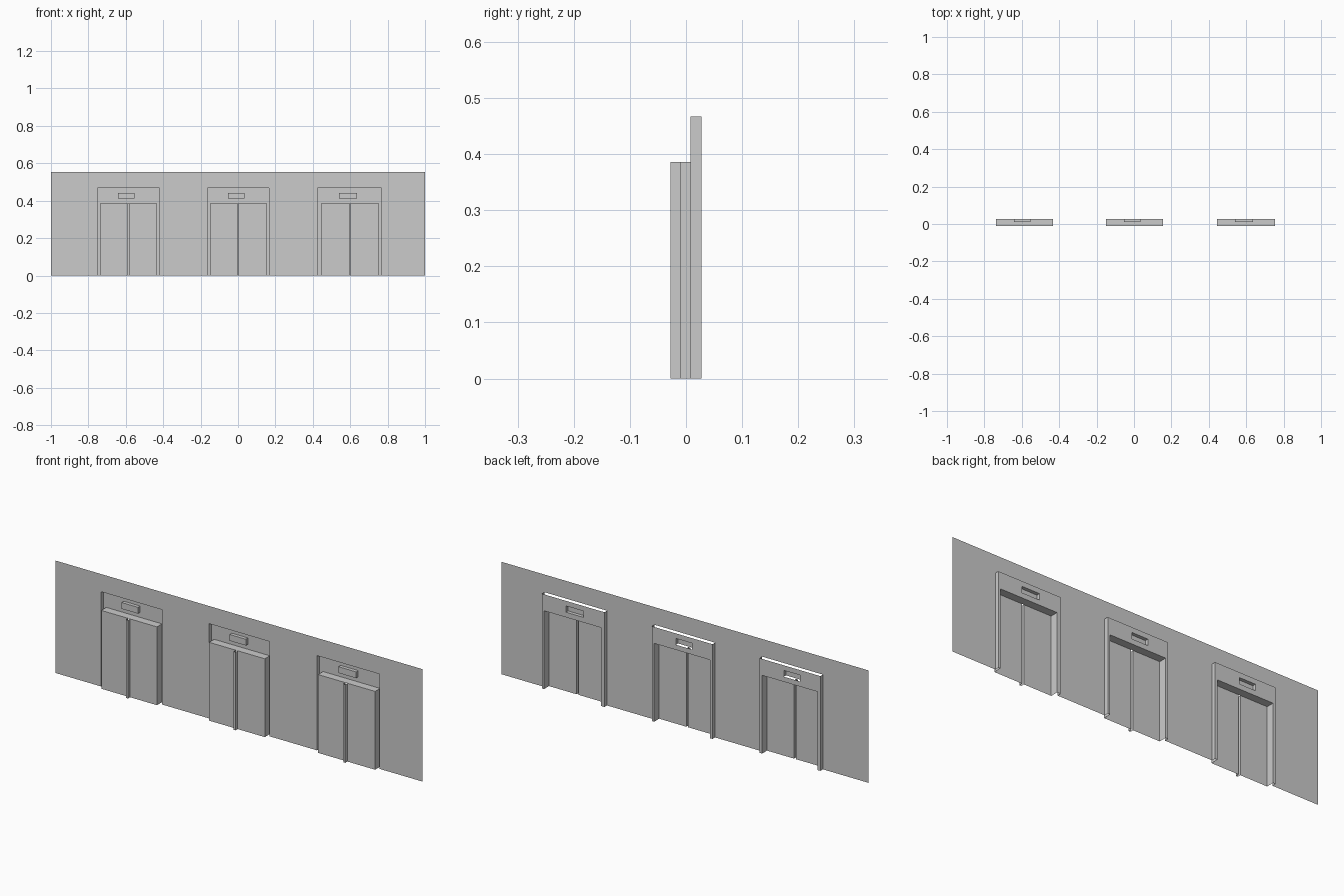
import bpy, bmesh
from mathutils import Vector

if "Cube" in bpy.data.objects:
    bpy.data.objects.remove(bpy.data.objects["Cube"])

WALL_Y, PANEL_Y, DOOR_Y, RIB_Y, SIGN_Y = 0.008, 0.028, -0.011, -0.028, 0.011
WALL_TOP, BAY_TOP, DOOR_TOP = 0.554, 0.467, 0.386
SIGN_Z0, SIGN_Z1 = 0.411, 0.442
RIB = 0.005


def face(bm, pts, normal):
    f = bm.faces.new([bm.verts.new(p) for p in pts])
    f.normal_update()
    if f.normal.dot(Vector(normal)) < 0:
        f.normal_flip()


def front(bm, x0, x1, z0, z1, y):
    face(bm, [(x0, y, z0), (x1, y, z0), (x1, y, z1), (x0, y, z1)], (0, -1, 0))


def side(bm, x, y0, y1, z0, z1, nx):
    face(bm, [(x, y0, z0), (x, y1, z0), (x, y1, z1), (x, y0, z1)], (nx, 0, 0))


def level(bm, x0, x1, y0, y1, z, nz):
    face(bm, [(x0, y0, z), (x1, y0, z), (x1, y1, z), (x0, y1, z)], (0, 0, nz))


def finish(bm, name):
    bmesh.ops.remove_doubles(bm, verts=bm.verts, dist=1e-5)
    me = bpy.data.meshes.new(name)
    bm.to_mesh(me)
    bm.free()
    bpy.context.collection.objects.link(bpy.data.objects.new(name, me))


# each bay: recess x range, door x range, seam x, sign x range, sign has underside
bays = [
    ((-0.752, -0.421), (-0.738, -0.434), -0.586, (-0.642, -0.553), False),
    ((-0.164, 0.167), (-0.150, 0.154), 0.001, (-0.053, 0.035), False),
    ((0.425, 0.766), (0.444, 0.755), 0.599, (0.540, 0.636), True),
]

# thin wall sheet with an opening at each bay
wall = bmesh.new()
x = -1.0
for (a, b), *_ in bays:
    front(wall, x, a, 0, BAY_TOP, WALL_Y)
    front(wall, x, a, BAY_TOP, WALL_TOP, WALL_Y)
    front(wall, a, b, BAY_TOP, WALL_TOP, WALL_Y)
    x = b
front(wall, x, 1.0, 0, BAY_TOP, WALL_Y)
front(wall, x, 1.0, BAY_TOP, WALL_TOP, WALL_Y)
finish(wall, "lobby_wall")

for i, ((a, b), (d0, d1), seam, (s0, s1), underside) in enumerate(bays, 1):
    # recessed surround, open at the top, with holes for door and sign
    bm = bmesh.new()
    side(bm, a, WALL_Y, PANEL_Y, 0, BAY_TOP, 1)
    side(bm, b, WALL_Y, PANEL_Y, 0, BAY_TOP, -1)
    front(bm, a, d0, 0, DOOR_TOP, PANEL_Y)
    front(bm, d1, b, 0, DOOR_TOP, PANEL_Y)
    front(bm, a, b, DOOR_TOP, SIGN_Z0, PANEL_Y)
    front(bm, a, b, SIGN_Z1, BAY_TOP, PANEL_Y)
    front(bm, a, s0, SIGN_Z0, SIGN_Z1, PANEL_Y)
    front(bm, s1, b, SIGN_Z0, SIGN_Z1, PANEL_Y)
    finish(bm, f"door_surround_{i}")

    # hollow pair of door leaves with a raised centre seam
    bm = bmesh.new()
    r0, r1 = seam - RIB, seam + RIB
    front(bm, d0, r0, 0, DOOR_TOP, DOOR_Y)
    front(bm, r1, d1, 0, DOOR_TOP, DOOR_Y)
    side(bm, d0, DOOR_Y, PANEL_Y, 0, DOOR_TOP, -1)
    side(bm, d1, DOOR_Y, PANEL_Y, 0, DOOR_TOP, 1)
    level(bm, d0, d1, DOOR_Y, PANEL_Y, DOOR_TOP, 1)
    front(bm, r0, r1, 0, DOOR_TOP, RIB_Y)
    side(bm, r0, RIB_Y, DOOR_Y, 0, DOOR_TOP, -1)
    side(bm, r1, RIB_Y, DOOR_Y, 0, DOOR_TOP, 1)
    finish(bm, f"sliding_doors_{i}")

    # floor indicator box above the doors
    bm = bmesh.new()
    front(bm, s0, s1, SIGN_Z0, SIGN_Z1, SIGN_Y)
    side(bm, s0, SIGN_Y, PANEL_Y, SIGN_Z0, SIGN_Z1, -1)
    side(bm, s1, SIGN_Y, PANEL_Y, SIGN_Z0, SIGN_Z1, 1)
    level(bm, s0, s1, SIGN_Y, PANEL_Y, SIGN_Z1, 1)
    if underside:
        level(bm, s0, s1, SIGN_Y, PANEL_Y, SIGN_Z0, -1)
    finish(bm, f"floor_indicator_{i}")
